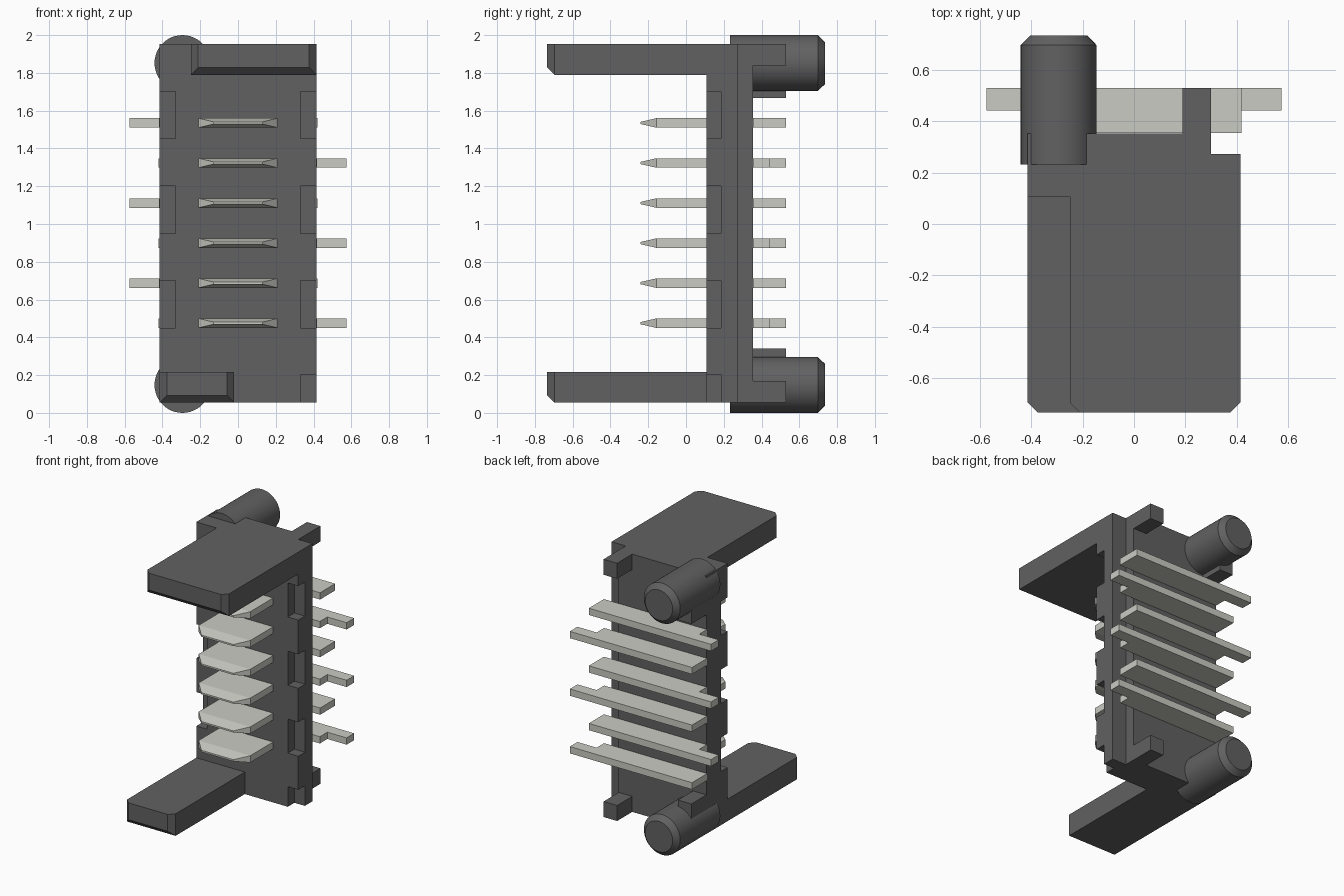
import bpy, bmesh, math

if "Cube" in bpy.data.objects:
    bpy.data.objects.remove(bpy.data.objects["Cube"])


def material(name, rgb):
    m = bpy.data.materials.new(name)
    m.diffuse_color = (*rgb, 1)
    m.use_nodes = True
    m.node_tree.nodes["Principled BSDF"].inputs["Base Color"].default_value = m.diffuse_color
    return m


PLASTIC = material("dark_plastic", (0.12, 0.12, 0.12))
METAL = material("pale_metal", (0.60, 0.60, 0.55))


def finish(name, bm, mat):
    bmesh.ops.recalc_face_normals(bm, faces=bm.faces)
    me = bpy.data.meshes.new(name)
    bm.to_mesh(me)
    bm.free()
    ob = bpy.data.objects.new(name, me)
    bpy.context.collection.objects.link(ob)
    me.materials.append(mat)
    return ob


def add_hull(bm, points):
    vs = [bm.verts.new(p) for p in points]
    bmesh.ops.convex_hull(bm, input=vs)


def box_points(x0, x1, y0, y1, z0, z1):
    return [(x, y, z) for x in (x0, x1) for y in (y0, y1) for z in (z0, z1)]


def solid(name, mat, *point_sets):
    """One object made of convex solids, with flat areas merged."""
    bm = bmesh.new()
    for pts in point_sets:
        add_hull(bm, pts)
    bmesh.ops.dissolve_limit(bm, angle_limit=math.radians(0.5),
                             verts=bm.verts, edges=bm.edges)
    return finish(name, bm, mat)


# Body plate: stepped cross-section pulled upwards
W, Z0, Z1 = 0.415, 0.055, 1.952
bm = bmesh.new()
section = [(-W, 0.108), (W, 0.108), (W, 0.273), (0.30, 0.273), (0.30, 0.354), (-W, 0.354)]
face = bm.faces.new([bm.verts.new((x, y, Z0)) for x, y in section])
ext = bmesh.ops.extrude_face_region(bm, geom=[face])
bmesh.ops.translate(bm, vec=(0, 0, Z1 - Z0),
                    verts=[v for v in ext["geom"] if isinstance(v, bmesh.types.BMVert)])
body = finish("body_plate", bm, PLASTIC)

# Notches along both front corners of the plate
notches = [(s, z, z + 0.25) for s in (-1, 1) for z in (0.45, 0.95, 1.452)]
notches.append((1, 0.0, 0.203))
cutter = solid("notch_cutter", PLASTIC,
               *[box_points(s * 0.33, s * 0.5, 0.05, 0.185, a, b) for s, a, b in notches])
cutter.hide_render = True
mod = body.modifiers.new("notches", "BOOLEAN")
mod.operation, mod.solver, mod.object = "DIFFERENCE", "EXACT", cutter
bpy.context.view_layer.objects.active = body
bpy.ops.object.modifier_apply(modifier="notches")
bpy.data.objects.remove(cutter)


# Guide arms: corners and lower front edge chamfered
def guide_arm(name, x0, x1, z0, z1, c=0.038):
    yf, yb = -0.735, 0.108
    rim = [(x0, yb), (x1, yb), (x1, yf + c), (x0, yf + c)]
    nose = [(x0 + c, yf), (x1 - c, yf)]
    solid(name, PLASTIC,
          [(x, y, z) for x, y in rim for z in (z0, z1)]
          + [(x, y, z) for x, y in nose for z in (z0 + c, z1)])


guide_arm("upper_guide_arm", -0.25, W, 1.79, Z1)
guide_arm("lower_guide_arm", -W, -0.02, Z0, 0.217)

# Locating pegs at the back
for name, zc in (("lower_peg", 0.148), ("upper_peg", 1.852)):
    ring = [2 * math.pi * i / 48 for i in range(48)]
    peg = solid(name, PLASTIC,
                [(-0.294 + r * math.cos(a), y, zc + r * math.sin(a))
                 for r, y in ((0.148, 0.232), (0.148, 0.698), (0.112, 0.735)) for a in ring])
    peg.select_set(True)
    bpy.context.view_layer.objects.active = peg
    bpy.ops.object.shade_smooth_by_angle(angle=math.radians(30))
    peg.select_set(False)

# Stand-off feet at the back
for name, x0, z0 in (("foot_upper_right", 0.19, Z1 - 0.114), ("foot_lower_right", 0.19, Z0),
                     ("foot_upper_left", -W, 1.667), ("foot_lower_left", -W, 0.228)):
    solid(name, PLASTIC, box_points(x0, x0 + 0.11, 0.35, 0.53, z0, z0 + 0.114))

# Contacts: pointed blade in front, bar and alternating solder tail behind
T = 0.025
for i in range(6):
    z = 0.475 + i * 0.212
    side = 1 if i % 2 == 0 else -1
    solid(f"contact_blade_{i + 1}", METAL,
          [(sx * x, y, z + sz * t)
           for x, y, t in ((0.21, 0.12, T), (0.21, -0.157, T), (0.13, -0.24, 0.006))
           for sx in (-1, 1) for sz in (-1, 1)])
    bm = bmesh.new()
    outline = [(-0.42, 0.355), (0.418, 0.355), (0.418, 0.442),
               (0.575, 0.442), (0.575, 0.53), (-0.42, 0.53)]
    face = bm.faces.new([bm.verts.new((side * x, y, z - T)) for x, y in outline])
    ext = bmesh.ops.extrude_face_region(bm, geom=[face])
    bmesh.ops.translate(bm, vec=(0, 0, 2 * T),
                        verts=[v for v in ext["geom"] if isinstance(v, bmesh.types.BMVert)])
    finish(f"contact_tail_{i + 1}", bm, METAL)
